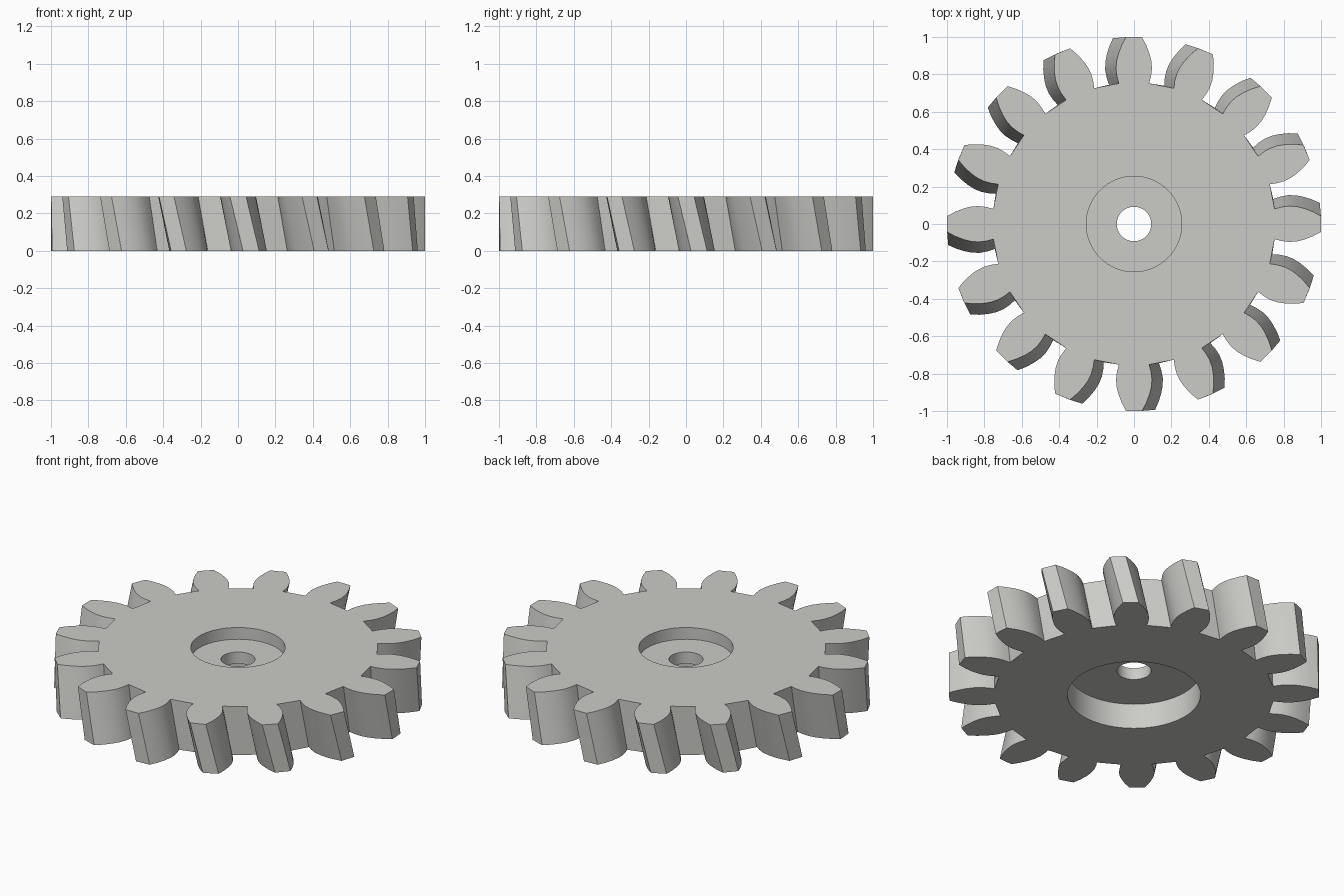
import bpy
import bmesh
import math

if "Cube" in bpy.data.objects:
    bpy.data.objects.remove(bpy.data.objects["Cube"])

TEETH = 16
HEIGHT = 0.29
TWIST = 0.07            # the base is turned by this angle relative to the top face
SEGMENTS = 64

# Half of one tooth: (distance from centre, half width), root to tip
HALF_TOOTH = [(0.752, 0.081), (0.79, 0.091), (0.83, 0.096), (0.87, 0.093),
              (0.91, 0.083), (0.955, 0.066), (0.999, 0.043)]

grey = bpy.data.materials.new("warm grey")
grey.diffuse_color = (0.6, 0.6, 0.575, 1)
grey.use_nodes = True
grey.node_tree.nodes["Principled BSDF"].inputs["Base Color"].default_value = grey.diffuse_color

bm = bmesh.new()


def make_ring(points, z):
    """Closed loop of vertices and edges at height z."""
    verts = [bm.verts.new((x, y, z)) for x, y in points]
    edges = [bm.edges.new((verts[i - 1], verts[i])) for i in range(len(verts))]
    return verts, edges


def tooth_outline(turn):
    """Whole toothed outline, turned about the axis."""
    tooth = [(r, -w) for r, w in HALF_TOOTH] + [(r, w) for r, w in reversed(HALF_TOOTH)]
    points = []
    for i in range(TEETH):
        a = turn + i * math.tau / TEETH
        c, s = math.cos(a), math.sin(a)
        points += [(x * c - y * s, x * s + y * c) for x, y in tooth]
    return points


def circle(radius):
    return [(radius * math.cos(i * math.tau / SEGMENTS),
             radius * math.sin(i * math.tau / SEGMENTS)) for i in range(SEGMENTS)]


def wall(lower, upper):
    a, b = lower[0], upper[0]
    for i in range(len(a)):
        bm.faces.new((a[i - 1], a[i], b[i], b[i - 1]))


def flat_ring(outer, inner):
    bmesh.ops.triangle_fill(bm, use_beauty=True, use_dissolve=False,
                            edges=outer[1] + inner[1])


# Toothed rim
rim_low = make_ring(tooth_outline(TWIST), 0)
rim_top = make_ring(tooth_outline(0), HEIGHT)
# Shallow recess above, deep wide recess below, bore through the web
top_mouth = make_ring(circle(0.255), HEIGHT)
top_floor = make_ring(circle(0.255), 0.22)
low_mouth = make_ring(circle(0.36), 0)
low_floor = make_ring(circle(0.36), 0.15)
bore_top = make_ring(circle(0.092), 0.22)
bore_low = make_ring(circle(0.092), 0.15)

# Flat faces first, then the walls joining them
flat_ring(rim_top, top_mouth)
flat_ring(top_floor, bore_top)
flat_ring(rim_low, low_mouth)
flat_ring(low_floor, bore_low)
wall(rim_low, rim_top)
wall(top_floor, top_mouth)
wall(low_mouth, low_floor)
wall(bore_low, bore_top)
bmesh.ops.recalc_face_normals(bm, faces=bm.faces[:])

mesh = bpy.data.meshes.new("helical_gear")
bm.to_mesh(mesh)
bm.free()
mesh.materials.append(grey)
gear = bpy.data.objects.new("helical_gear", mesh)
bpy.context.collection.objects.link(gear)

# Smooth flanks and round walls, crisp edges
bpy.context.view_layer.objects.active = gear
gear.select_set(True)
bpy.ops.object.shade_smooth_by_angle(angle=math.radians(30))
